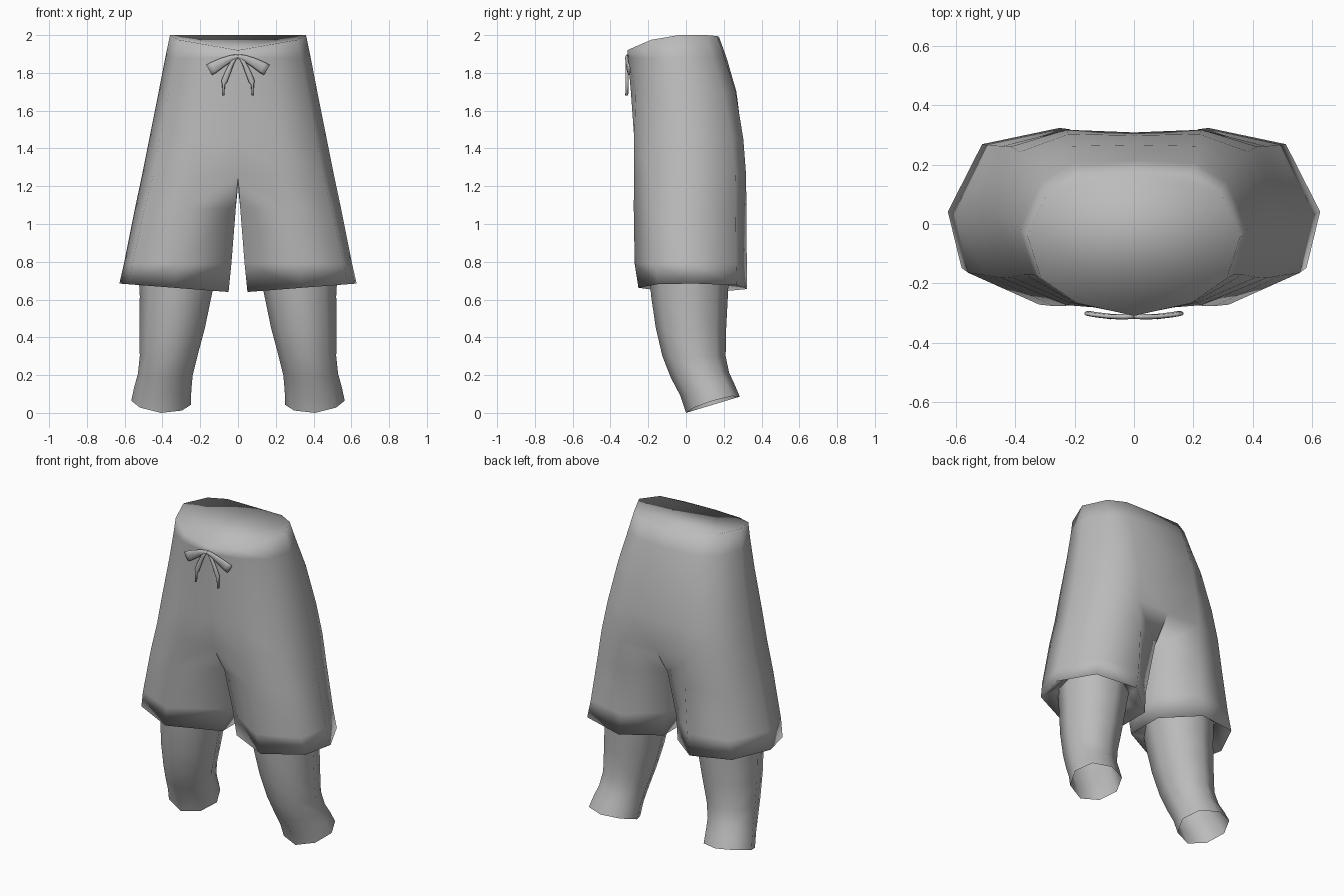
import bpy, bmesh
from math import cos, sin, tau
from mathutils import Vector

if "Cube" in bpy.data.objects:
    bpy.data.objects.remove(bpy.data.objects["Cube"])

grey = bpy.data.materials.new("plain grey")
grey.use_nodes = True
colour = (0.5, 0.5, 0.5, 1)
grey.diffuse_color = colour
grey.node_tree.nodes["Principled BSDF"].inputs["Base Color"].default_value = colour


def finish(bm, name):
    """Mirror across x, fix normals, and store as a smooth object."""
    bmesh.ops.mirror(bm, geom=bm.verts[:] + bm.edges[:] + bm.faces[:],
                     axis='X', merge_dist=0.001)
    if name == "shorts":
        rim = [e for e in bm.edges if e.is_boundary and e.verts[0].co.z > 1.85]
        bmesh.ops.holes_fill(bm, edges=rim, sides=0)
    bmesh.ops.recalc_face_normals(bm, faces=bm.faces[:])
    for f in bm.faces:
        f.smooth = True
    me = bpy.data.meshes.new(name)
    bm.to_mesh(me)
    bm.free()
    me.materials.append(grey)
    bpy.context.collection.objects.link(bpy.data.objects.new(name, me))


def bridge(bm, a, b, closed=True):
    n = len(a)
    for i in range(n if closed else n - 1):
        j = (i + 1) % n
        bm.faces.new((a[i], a[j], b[j], b[i]))


# Shorts: half outlines (x share, y share) from front centre round to back centre
WAIST = [(0, -1), (.54, -.82), (.87, -.48), (1, .12), (.81, .72), (.54, .96), (0, 1)]
SEAT = [(0, -.9), (.46, -.97), (.88, -.66), (1, .07), (.82, .81), (.45, 1), (0, .97)]
HEM = [(0, -.42), (.5, -1), (.92, -.64), (1, .02), (.8, .81), (.35, 1), (0, .42)]


def outline(z, outer, front, back, upper, lower, t, inner=0.0):
    pts = []
    for w, h in zip(upper, lower):
        u, v = Vector(w).lerp(Vector(h), t)
        pts.append(Vector((inner + (outer - inner) * u,
                           (front + back) / 2 + (back - front) / 2 * v, z)))
    return pts


bm = bmesh.new()
add = lambda pts: [bm.verts.new(p) for p in pts]

rim = outline(1.92, .36, -.31, .175, WAIST, SEAT, 0)
for p, rise in zip(rim, (0, .02, .055, .08, .08, .075, .07)):
    p.z += rise
torso = [rim,
         outline(1.88, .385, -.308, .215, WAIST, SEAT, 0),
         outline(1.7, .42, -.302, .27, WAIST, SEAT, .35),
         outline(1.45, .47, -.292, .306, WAIST, SEAT, .8),
         outline(1.26, .508, -.285, .318, WAIST, SEAT, 1)]
rings = [add(r) for r in torso]
for a, b in zip(rings, rings[1:]):
    bridge(bm, a, b, closed=False)

# Shorts legs continue from the last torso ring plus a crotch point
last = rings[-1] + add([(0, .02, 1.2)])
legs = [outline(1.08, .546, -.28, .32, SEAT, HEM, .65, .012),
        outline(.79, .604, -.272, .322, SEAT, HEM, 1, .035),
        outline(.64, .628, -.252, .324, SEAT, HEM, 1, .05)]
for i, r in enumerate(legs):
    r.append(Vector((r[0].x, .03, r[0].z)))
    if i == 2:
        for p in r:
            p.z += .045 * (p.x - .05) / .58
    ring = add(r)
    bridge(bm, last, ring)
    last = ring
# Hem turned inward against the leg
mid = Vector((.33, .02, .74))
bridge(bm, last, add([mid + Vector(((p.x - .33) * .66, (p.y - .02) * .7, 0)) for p in legs[-1]]))
finish(bm, "shorts")

# Lower legs, open at the cuff: height, inner x, outer x, front y, back y
LEG = [(.8, .1, .53, -.2, .23), (.62, .14, .52, -.185, .222), (.45, .175, .522, -.16, .213),
       (.3, .215, .52, -.125, .21), (.2, .24, .53, -.08, .228), (.12, .247, .55, -.03, .258),
       (.04, .25, .565, 0, .285)]
bm = bmesh.new()
last = None
for k, (z, x0, x1, y0, y1) in enumerate(LEG):
    tilt = .043 * max(0, k - 3) / 3
    ring = []
    for i in range(8):
        a = tau * i / 8
        ring.append(bm.verts.new(((x0 + x1) / 2 + (x1 - x0) / 2 * cos(a),
                                  (y0 + y1) / 2 + (y1 - y0) / 2 * sin(a),
                                  z + tilt * sin(a) + tilt * .5 * max(0, cos(a)))))
    if last:
        bridge(bm, last, ring)
    last = ring
low = min(v.co.z for v in last)
for v in last:
    v.co.z -= low
finish(bm, "lower_legs")


def ribbon(name, stations, depth):
    """Flattened tube through (centre, half width) stations, mirrored."""
    bm = bmesh.new()
    last = None
    for k, (c, w) in enumerate(stations):
        c = Vector(c)
        ahead = Vector(stations[min(k + 1, len(stations) - 1)][0])
        behind = Vector(stations[max(k - 1, 0)][0])
        side = (ahead - behind).cross(Vector((0, 1, 0))).normalized()
        ring = [bm.verts.new(c + side * w * cos(tau * i / 8)
                             + Vector((0, depth * sin(tau * i / 8), 0))) for i in range(8)]
        if last:
            bridge(bm, last, ring)
        else:
            bm.faces.new(ring)
        last = ring
    bm.faces.new(last)
    finish(bm, name)


# Drawstring bow: two loops and two tipped tails
ribbon("bow_loops", [((0, -.311, 1.888), .011), ((.03, -.313, 1.88), .016),
                     ((.08, -.312, 1.857), .024), ((.13, -.306, 1.828), .031),
                     ((.153, -.302, 1.815), .031)], .009)
ribbon("bow_tails", [((.008, -.311, 1.89), .007), ((.03, -.313, 1.855), .011),
                     ((.055, -.313, 1.8), .015), ((.074, -.312, 1.752), .016),
                     ((.076, -.312, 1.74), .008), ((.079, -.314, 1.68), .006)], .008)
